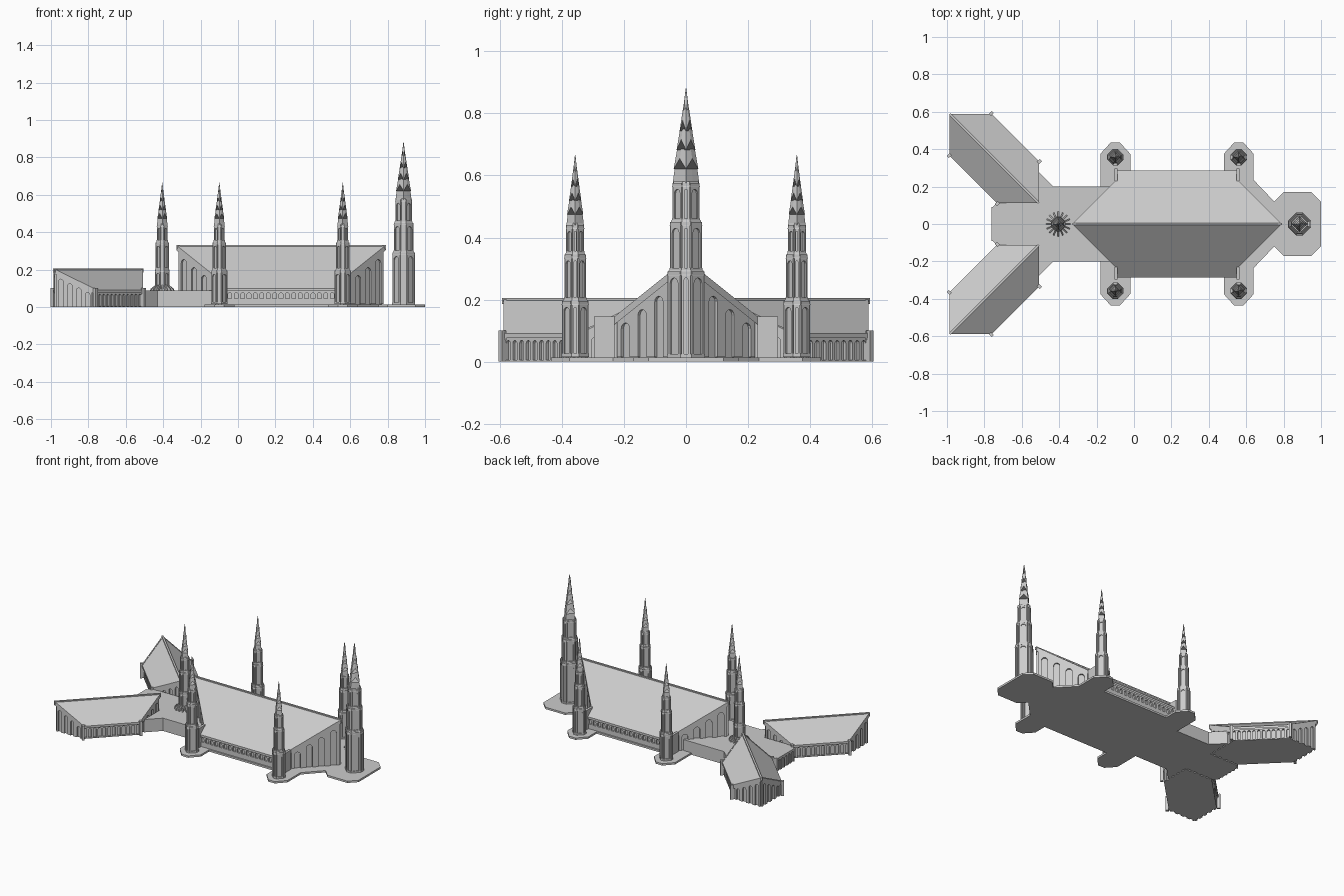
import bpy, bmesh, math
from mathutils import Matrix, Vector

cube = bpy.data.objects.get("Cube")
if cube:
    bpy.data.objects.remove(cube, do_unlink=True)

stone = bpy.data.materials.new("pale_grey_stone")
stone.use_nodes = True
GREY = (0.6, 0.6, 0.6, 1)
stone.diffuse_color = GREY
stone.node_tree.nodes["Principled BSDF"].inputs["Base Color"].default_value = GREY


def finish(name, bm, place=None):
    bmesh.ops.recalc_face_normals(bm, faces=bm.faces)
    mesh = bpy.data.meshes.new(name)
    bm.to_mesh(mesh)
    bm.free()
    mesh.materials.append(stone)
    obj = bpy.data.objects.new(name, mesh)
    if place:
        obj.matrix_world = place
    bpy.context.collection.objects.link(obj)


def loft(bm, low, high):
    """Closed solid between two matching rings."""
    a = [bm.verts.new(p) for p in low]
    b = [bm.verts.new(p) for p in high]
    bm.faces.new(a[::-1])
    bm.faces.new(b)
    for i in range(len(a)):
        j = (i + 1) % len(a)
        bm.faces.new((a[i], a[j], b[j], b[i]))


def prism(bm, outline, bottom, top):
    """Upright solid; bottom and top are functions of y, or heights."""
    at = lambda f, y: f(y) if callable(f) else f
    loft(bm, [(x, y, at(bottom, y)) for x, y in outline],
         [(x, y, at(top, y)) for x, y in outline])


def box(bm, x0, x1, y0, y1, z0, z1):
    prism(bm, [(x0, y0), (x1, y0), (x1, y1), (x0, y1)], z0, z1)


def arcade(bm, p, q, z0, zp, zq, count, pier, head, depth):
    """Row of arched bays standing proud of the wall from p to q."""
    p, q = Vector((*p, 0)), Vector((*q, 0))
    out = Vector((q.y - p.y, p.x - q.x, 0)).normalized() * depth
    width = (q - p).length
    along = (q - p) / width
    bay = width / count
    rad = bay * (1 - pier) / 2
    for i in range(count):
        u0, u1 = i * bay, (i + 1) * bay
        za, zb = (zp + (zq - zp) * u / width for u in (u0, u1))
        mid, spring = (u0 + u1) / 2, max(min(za, zb) - head - rad, z0 + 0.01)
        arch = [(mid + rad * math.cos(t), spring + rad * math.sin(t))
                for t in (math.pi * (1 - k / 6) for k in range(7))]
        shape = [(u0, z0), (mid - rad, z0)] + arch + [(mid + rad, z0), (u1, z0), (u1, zb), (u0, za)]
        back = [p + along * u + Vector((0, 0, z)) for u, z in shape]
        loft(bm, back, [v + out for v in back])


# Ridged hall with pointed prow gables, ridge along local x
def hall(name, place, half, wide, eave, ridge, slope, floor, bays, sill, windows):
    end = half - wide
    fall = lambda y: ridge - slope * abs(y)
    under = lambda y: fall(y) - 0.018
    wall, roof, arches, trim = (bmesh.new() for _ in range(4))
    inset = 0.02
    for s in (1, -1):
        prism(wall, [(-half + inset, 0), (half - inset, 0), (end - 0.005, s * (wide - 0.015)),
                     (end - 0.005, s * (eave - 0.02)), (0.005 - end, s * (eave - 0.02)),
                     (0.005 - end, s * (wide - 0.015))], 0, under)
        prism(roof, [(-half, 0), (half, 0), (end, s * wide), (end, s * eave),
                     (-end, s * eave), (-end, s * wide)], under, lambda y: fall(y) - 0.003)
        # Side arcade and solid plinth below it
        p, q = (-end * s, -s * (eave - 0.02)), (end * s, -s * (eave - 0.02))
        arcade(arches, p, q, sill, under(eave), under(eave), bays, 0.4, 0.008, 0.01)
        y0, y1 = sorted((s * (eave - 0.03), s * (eave - 0.01)))
        box(arches, -end, end, y0, y1, 0, sill)
        for e in (1, -1):
            # Tall prow windows that follow the rake
            foot = (e * end, s * (wide - 0.02))
            tip = (e * (half - inset), 0)
            pts = [foot, tip] if s * e < 0 else [tip, foot]
            hs = [under(v[1]) for v in pts]
            arcade(arches, *pts, floor, *hs, windows, 0.5, 0.015, 0.01)
            # Raised verge along the gable and pier at the eave
            prism(trim, [(e * half, 0), (e * end, s * wide), (e * (end - 0.014), s * wide),
                         (e * (half - 0.014), 0)], lambda y: fall(y) - 0.026, fall)
            xs = sorted((e * (end - 0.008), e * (end + 0.008)))
            ys = sorted((s * (wide - 0.005), s * (eave + 0.012)))
            box(trim, *xs, *ys, 0, fall(wide) + 0.004)
    box(trim, -half, half, -0.006, 0.006, ridge - 0.02, ridge)
    for part, bm in (("walls", wall), ("roof", roof), ("arches", arches), ("trim", trim)):
        finish(name + "_" + part, bm, place)


# Diagonal tower ring: four broad faces, four narrow corners
def ring(r, z, cut=0.28):
    pts = []
    for k in range(4):
        a, c = k * math.pi / 2, cut * r
        for side in (-c, c):
            pts.append((r * math.cos(a) - side * math.sin(a), r * math.sin(a) + side * math.cos(a), z))
    return pts


def zigzag(r, low, high):
    return [((r if k % 2 == 0 else r * 0.72) * math.cos(k * math.pi / 4),
             (r if k % 2 == 0 else r * 0.72) * math.sin(k * math.pi / 4),
             low if k % 2 == 0 else high) for k in range(8)]


def tower(name, x, y, levels, radii, tip):
    shaft, arches, spire = (bmesh.new() for _ in range(3))
    for z0, z1, r in zip(levels, levels[1:], radii):
        loft(shaft, ring(r - 0.006, z0), ring(r - 0.006, z1))
        loft(shaft, ring(r + 0.001, z1 - 0.012), ring(r - 0.005, z1 + 0.006))
        loft(shaft, ring(r + 0.001, z0), ring(r + 0.001, z0 + 0.012))
        base = ring(r - 0.006, z0)
        for k in range(4):
            p, q = base[2 * k + 1], base[(2 * k + 2) % 8]
            arcade(arches, p[:2], q[:2], z0, z1, z1, 1, 0.35, 0.02, 0.006)
            box_pts = base[2 * k:2 * k + 2]
            arcade(arches, box_pts[0][:2], box_pts[1][:2], z0, z1, z1, 1, 0.6, 0.02, 0.006)
    # Spire in tapering stages with pointed gablets
    z0, r0, stages = levels[-1], radii[-1] * 0.97, 5
    step = (tip - z0) / stages
    rad = lambda t: r0 * (1 - t) ** 0.95
    for k in range(stages):
        a, b = k / stages, (k + 1) / stages
        drop = 0 if k == 0 else step * 0.25
        rise = 0 if k == 0 else step * 0.3
        low = zigzag(rad(a) * (1 if k == 0 else 1.15), z0 + k * step - drop, z0 + k * step + rise)
        high = zigzag(max(rad(b), 0.001), z0 + (k + 1) * step, z0 + (k + 1) * step)
        loft(spire, low, high)
    for part, bm in (("shaft", shaft), ("arches", arches), ("spire", spire)):
        finish(name + "_" + part, bm, Matrix.Translation((x, y, 0)))


# Main hall and the two splayed wings
hall("main_hall", Matrix.Translation((0.23, 0, 0)), 0.56, 0.235, 0.285, 0.33, 0.8, 0.015, 19, 0.045, 4)
for side, s in (("left", 1), ("right", -1)):
    place = Matrix.Translation((-0.747, s * 0.35, 0)) @ Matrix.Rotation(s * math.radians(135), 4, "Z")
    hall(side + "_wing", place, 0.337, 0.155, 0.158, 0.205, 0.7, 0, 12, 0.006, 4)

# Corner towers, entrance tower and crossing tower
small = (0.015, 0.195, 0.345, 0.44)
for end, x in (("front", 0.56), ("rear", -0.10)):
    for side, y in (("left", 0.357), ("right", -0.357)):
        tower(f"{end}_{side}_tower", x, y, small, (0.043, 0.035, 0.029), 0.665)
tower("entrance_tower", 0.885, 0, (0.012, 0.29, 0.45, 0.575), (0.06, 0.052, 0.044), 0.88)
tower("crossing_tower", -0.405, 0, (0.085, 0.2, 0.345, 0.44), (0.038, 0.035, 0.029), 0.665)

# Radiating buttresses at the crossing tower foot
fins = bmesh.new()
for k in range(16):
    turn = Matrix.Rotation(k * math.pi / 8, 3, "Z")
    side = [(0.02, 0.085), (0.067, 0.085), (0.062, 0.097), (0.036, 0.118), (0.02, 0.118)]
    loft(fins, *[[turn @ Vector((x, w, z)) for x, z in side] for w in (-0.0035, 0.0035)])
finish("crossing_buttresses", fins, Matrix.Translation((-0.405, 0, 0)))


def mirrored(half):
    return half + [(x, -y) for x, y in reversed(half)]


# Paved terrace with tower pads
terrace = bmesh.new()
prism(terrace, mirrored([(1.0, 0.12), (0.95, 0.17), (0.80, 0.17), (0.75, 0.12), (0.64, 0.235),
                         (0.64, 0.375), (0.585, 0.435), (0.535, 0.435), (0.48, 0.375), (0.48, 0.285),
                         (-0.02, 0.285), (-0.02, 0.375), (-0.075, 0.435), (-0.125, 0.435),
                         (-0.18, 0.375), (-0.18, 0.2)]), 0, 0.013)
finish("terrace", terrace)

# Flat-roofed link block joining hall and wings
link = bmesh.new()
plan = mirrored([(-0.12, 0.2), (-0.43, 0.2), (-0.515, 0.285), (-0.515, 0.115), (-0.73, 0.115), (-0.755, 0.09)])
prism(link, plan, 0, 0.088)
finish("link_block", link)
link_arches = bmesh.new()
arcade(link_arches, (-0.755, 0.09), (-0.755, -0.09), 0, 0.088, 0.088, 5, 0.4, 0.015, 0.006)
finish("link_arches", link_arches)
